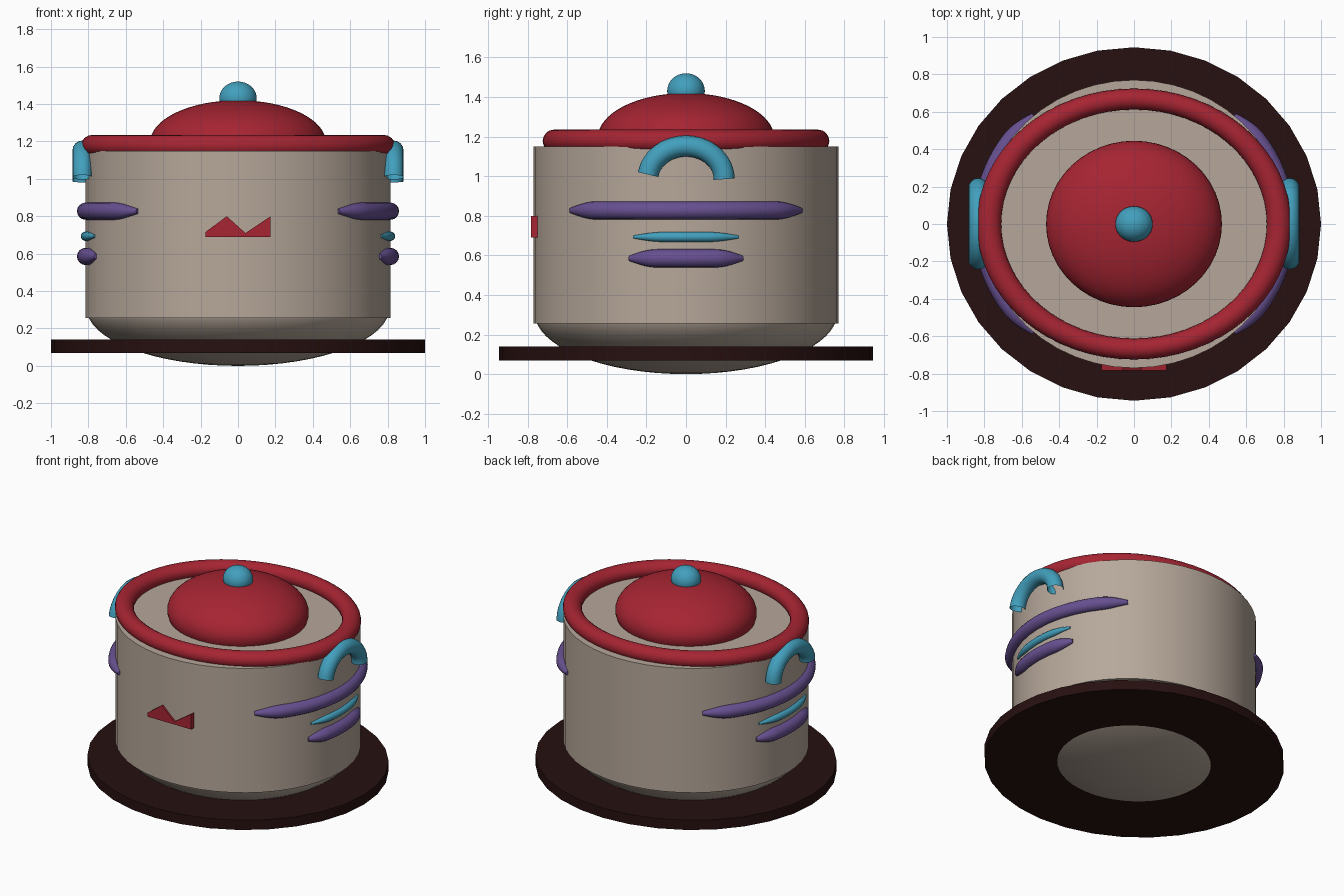
import bpy, bmesh, math
from mathutils import Vector, Matrix

if "Cube" in bpy.data.objects:
    bpy.data.objects.remove(bpy.data.objects["Cube"])


def paint(name, rgb):
    m = bpy.data.materials.new(name)
    m.diffuse_color = (*rgb, 1)
    m.use_nodes = True
    m.node_tree.nodes["Principled BSDF"].inputs["Base Color"].default_value = m.diffuse_color
    return m


BEIGE = paint("beige", (0.47, 0.39, 0.325))
RED = paint("red", (0.38, 0.018, 0.032))
BLUE = paint("blue", (0.055, 0.35, 0.51))
PURPLE = paint("purple", (0.135, 0.08, 0.28))
DARK = paint("dark brown", (0.02, 0.005, 0.005))


def finish(bm, name, mat, smooth=True):
    bmesh.ops.recalc_face_normals(bm, faces=bm.faces[:])
    me = bpy.data.meshes.new(name)
    bm.to_mesh(me)
    bm.free()
    ob = bpy.data.objects.new(name, me)
    bpy.context.collection.objects.link(ob)
    me.materials.append(mat)
    if smooth:
        bpy.ops.object.select_all(action='DESELECT')
        ob.select_set(True)
        bpy.context.view_layer.objects.active = ob
        bpy.ops.object.shade_smooth_by_angle(angle=math.radians(35))
    return ob


def drum(name, mat, rx, ry, z0, z1, sides):
    bm = bmesh.new()
    bmesh.ops.create_cone(bm, cap_ends=True, segments=sides, radius1=1, radius2=1, depth=1)
    bmesh.ops.transform(bm, verts=bm.verts, matrix=Matrix.Translation((0, 0, (z0 + z1) / 2))
                        @ Matrix.Diagonal((rx, ry, z1 - z0, 1)))
    finish(bm, name, mat)


def ellipsoid(name, mat, radii, z, cut=None):
    bm = bmesh.new()
    bmesh.ops.create_uvsphere(bm, u_segments=48, v_segments=32, radius=1)
    bmesh.ops.transform(bm, verts=bm.verts, matrix=Matrix.Translation((0, 0, z))
                        @ Matrix.Diagonal((*radii, 1)))
    if cut:  # keep only what lies below the cut height
        bmesh.ops.bisect_plane(bm, geom=bm.verts[:] + bm.edges[:] + bm.faces[:],
                               plane_co=(0, 0, cut), plane_no=(0, 0, 1), clear_outer=True)
    finish(bm, name, mat)


def tube(name, mat, pts, radii, normal, closed=False, caps=False, sides=16):
    """Round tube along a planar path whose plane has the given normal."""
    bm = bmesh.new()
    rings, n = [], len(pts)
    for i, p in enumerate(pts):
        a = pts[i - 1] if closed or i else pts[0]
        b = pts[(i + 1) % n] if closed or i < n - 1 else pts[-1]
        side = (b - a).normalized().cross(normal)
        rings.append([bm.verts.new(p + radii[i] * (math.cos(t) * normal + math.sin(t) * side))
                      for t in (2 * math.pi * k / sides for k in range(sides))])
    for i in range(n if closed else n - 1):
        r, s = rings[i], rings[(i + 1) % n]
        for k in range(sides):
            j = (k + 1) % sides
            bm.faces.new((r[k], r[j], s[j], s[k]))
    if caps:
        bm.faces.new(rings[0])
        bm.faces.new(rings[-1])
    return finish(bm, name, mat)


UP = Vector((0, 0, 1))

# Stand plate, pot and rounded base
drum("stand_plate", DARK, 1.0, 0.945, 0.07, 0.14, 32)
drum("pot_body", BEIGE, 0.815, 0.77, 0.255, 1.15, 48)
ellipsoid("pot_base", BEIGE, (0.81, 0.765, 0.31), 0.31, cut=0.256)

# Lid: rim ring, dome and knob
circle = [2 * math.pi * i / 64 for i in range(64)]
rim = tube("lid_rim", RED, [Vector((0.775 * math.cos(t), 0.775 * math.sin(t), 0)) for t in circle],
           [0.065] * 64, UP, closed=True)
rim.data.transform(Matrix.Translation((0, 0, 1.178)) @ Matrix.Diagonal((1, 0.862, 0.88, 1)))
ellipsoid("lid_dome", RED, (0.47, 0.445, 0.225), 1.195)
ellipsoid("lid_knob", BLUE, (0.1, 0.095, 0.09), 1.43)

# Bands hugging the pot: name, colour, height, half width, thickness, taper length
BANDS = [("upper_band", PURPLE, 0.827, 0.58, 0.046, 0.13),
         ("middle_band", BLUE, 0.693, 0.265, 0.025, 0.16),
         ("lower_band", PURPLE, 0.585, 0.285, 0.046, 0.14)]

for sx, label in ((-1, "left"), (1, "right")):
    # Open-ended arched handle
    arc = [math.radians(172 * i / 24) for i in range(25)]
    tube(label + "_handle", BLUE,
         [Vector((sx * 0.832, 0.193 * math.cos(t), 0.985 + 0.167 * math.sin(t))) for t in arc],
         [0.053] * 25, Vector((1, 0, 0)))
    for name, mat, z, half, r, taper in BANDS:
        end = math.asin(half / 0.77)
        pts, radii = [], []
        for i in range(41):
            t = end * (i / 20 - 1)
            pts.append(Vector((sx * 0.815 * math.cos(t), 0.77 * math.sin(t), z)))
            f = min(1, (half - abs(pts[-1].y)) / taper)
            radii.append(r * (0.3 + 0.7 * math.sin(f * math.pi / 2)))
        tube(f"{label}_{name}", mat, pts, radii, UP, caps=True)

# Zigzag plate on the front
OUTLINE = [(-0.175, 0.69), (0.175, 0.69), (0.175, 0.80), (0.04, 0.71), (-0.06, 0.80), (-0.175, 0.715)]
bm = bmesh.new()
face = bm.faces.new([bm.verts.new((x, -0.782, z)) for x, z in OUTLINE])
ext = bmesh.ops.extrude_face_region(bm, geom=[face])
bmesh.ops.translate(bm, vec=(0, 0.032, 0),
                    verts=[v for v in ext["geom"] if isinstance(v, bmesh.types.BMVert)])
finish(bm, "front_zigzag", RED, smooth=False)
